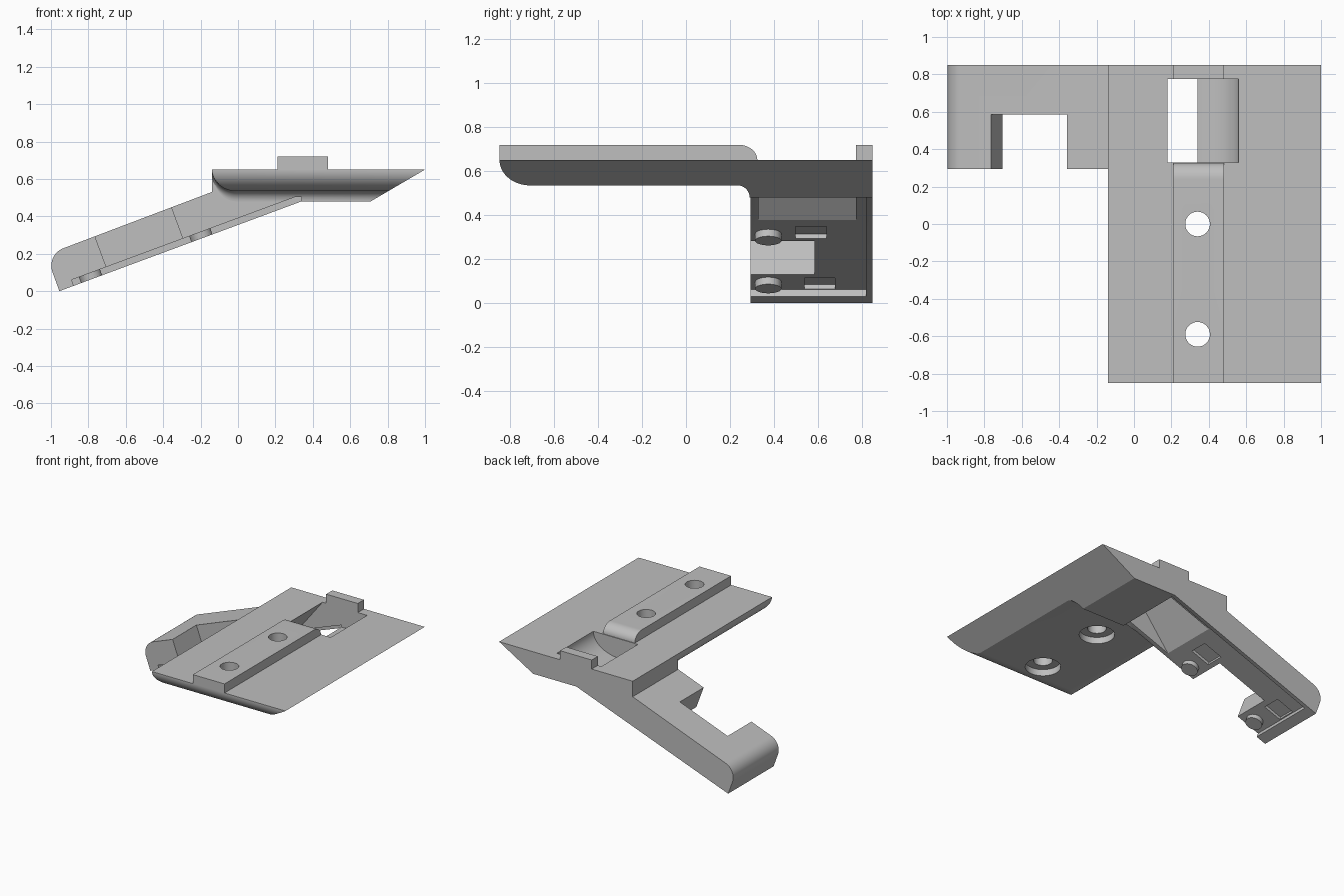
import bpy, bmesh, math
from mathutils import Matrix

if "Cube" in bpy.data.objects:
    bpy.data.objects.remove(bpy.data.objects["Cube"])

GREY = (0.52, 0.52, 0.52, 1)
grey = bpy.data.materials.new("light grey plastic")
grey.use_nodes = True
grey.diffuse_color = GREY
grey.node_tree.nodes["Principled BSDF"].inputs["Base Color"].default_value = GREY

TOP = 0.65                      # plate top height
TILT = math.atan2(0.48, 1.295)  # slope of the arm
C, S = math.cos(TILT), math.sin(TILT)


def on_arm(u, v):
    """Point (x, z) from distance along the arm and height above its underside."""
    return (-0.955 + u * C - v * S, u * S + v * C)


def arc(cx, cz, rx, rz, start, end, n=16):
    angles = [math.radians(start + (end - start) * i / n) for i in range(n + 1)]
    return [(cx + rx * math.cos(a), cz + rz * math.sin(a)) for a in angles]


def loft(name, rings):
    """Solid skinned through a list of equal-length point rings."""
    bm = bmesh.new()
    rows = [[bm.verts.new(p) for p in ring] for ring in rings]
    n = len(rows[0])
    for a, b in zip(rows, rows[1:]):
        for i in range(n):
            j = (i + 1) % n
            bm.faces.new((a[i], a[j], b[j], b[i]))
    bm.faces.new(rows[0])
    bm.faces.new(rows[-1])
    bmesh.ops.recalc_face_normals(bm, faces=bm.faces)
    mesh = bpy.data.meshes.new(name)
    bm.to_mesh(mesh)
    bm.free()
    mesh.materials.append(grey)
    ob = bpy.data.objects.new(name, mesh)
    bpy.context.collection.objects.link(ob)
    return ob


def prism_y(name, pts, y0, y1):
    return loft(name, [[(x, y, z) for x, z in pts] for y in (y0, y1)])


def prism_x(name, pts, x0, x1):
    return loft(name, [[(x, y, z) for y, z in pts] for x in (x0, x1)])


def disc(name, x, y, r, z0, z1):
    pts = arc(x, y, r, r, 0, 348.75, 31)
    return loft(name, [[(px, py, z) for px, py in pts] for z in (z0, z1)])


def combine(target, other, operation):
    mod = target.modifiers.new("combine", "BOOLEAN")
    mod.operation, mod.solver, mod.object = operation, "EXACT", other
    bpy.context.view_layer.objects.active = target
    bpy.ops.object.modifier_apply(modifier=mod.name)
    bpy.data.objects.remove(other)


# Plate: section lofted front to back, rounded left and front, bevelled right
def plate_ring(y, zb):
    depth = max(TOP - zb, 0.115)
    left = [(x, y, max(z, zb)) for x, z in arc(-0.01, TOP, 0.13, depth, 180, 270)]
    return left + [(1 - (TOP - zb) / 0.586, y, zb), (1, y, TOP)]


under = arc(-0.71, TOP, 0.14, 0.115, 182, 270)        # rounded front
under += arc(0.235, 0.48, 0.055, 0.055, 90, 0, 10)    # step down at the back
under.append((0.85, 0.48))
body = loft("mount_body", [plate_ring(y, z) for y, z in under])

# Arm: sloping bar with a rounded tip
ax, az = -0.898, 0.136
tip = arc(ax, az, 0.1, 0.1, 90 + math.degrees(TILT), 180 + math.degrees(TILT))
arm = prism_y("arm", [(-0.14, TOP), (-0.14, 0.53)] + tip
              + [on_arm(0, 0), (0.34, 0.48), (0.34, TOP)], 0.295, 0.85)
combine(body, arm, "UNION")

# Rail with a rounded back end, and the stop tab behind it
rail = prism_x("rail", [(0.325, 0.6)] + arc(0.24, TOP, 0.085, 0.07, 0, 90)
               + [(-0.85, 0.72), (-0.85, TOP), (-0.7, 0.6)], 0.21, 0.48)
combine(body, rail, "UNION")
tab = prism_x("tab", [(0.775, 0.6), (0.775, 0.72), (0.85, 0.72), (0.85, 0.6)],
              0.21, 0.48)
combine(body, tab, "UNION")

# Counterbored screw holes
for y in (0, -0.59):
    combine(body, disc("hole", 0.34, y, 0.066, 0.4, 0.9), "DIFFERENCE")
    combine(body, disc("counterbore", 0.34, y, 0.125, 0.4, 0.585), "DIFFERENCE")


def arm_box(name, u0, u1, v0, v1, y0, y1):
    pts = [on_arm(u0, v0), on_arm(u1, v0), on_arm(u1, v1), on_arm(u0, v1)]
    return prism_y(name, pts, y0, y1)


# Recess under the arm, the notch through it and two shallow pockets
recess = prism_y("recess", [on_arm(0.082, -0.05), on_arm(0.082, 0.034),
                            (0.34, 0.516), (0.34, 0.4)], 0.285, 0.82)
combine(body, recess, "DIFFERENCE")
combine(body, arm_box("notch", 0.28, 0.716, -0.1, 0.4, 0.2, 0.585), "DIFFERENCE")
combine(body, arm_box("pocket", 0.09, 0.235, 0, 0.056, 0.54, 0.68), "DIFFERENCE")
combine(body, arm_box("pocket", 0.753, 0.912, 0, 0.056, 0.5, 0.64), "DIFFERENCE")

# Window: passage from the arm's underside up to the plate, curved on one side
window = prism_y("window", [(-0.06, 0.34), (-0.04, 0.37), (0.18, TOP), (0.18, 0.8),
                            (0.56, 0.8)] + arc(0.34, TOP, 0.22, 0.15, 0, -90)
                 + [(0.34, 0.4)], 0.33, 0.775)
combine(body, window, "DIFFERENCE")

# Round pegs standing in the recess
pegs = []
for name, u in (("outer_peg", 0.184), ("inner_peg", 0.813)):
    peg = disc(name, 0, 0, 0.06, 0, 0.05)
    x, z = on_arm(u, 0)
    peg.data.transform(Matrix.Translation((x, 0.375, z)) @ Matrix.Rotation(-TILT, 4, "Y"))
    pegs.append(peg)

# Smooth the curves, keep the edges crisp
bpy.ops.object.select_all(action="DESELECT")
for ob in [body] + pegs:
    ob.select_set(True)
bpy.context.view_layer.objects.active = body
bpy.ops.object.shade_smooth_by_angle(angle=math.radians(30))
